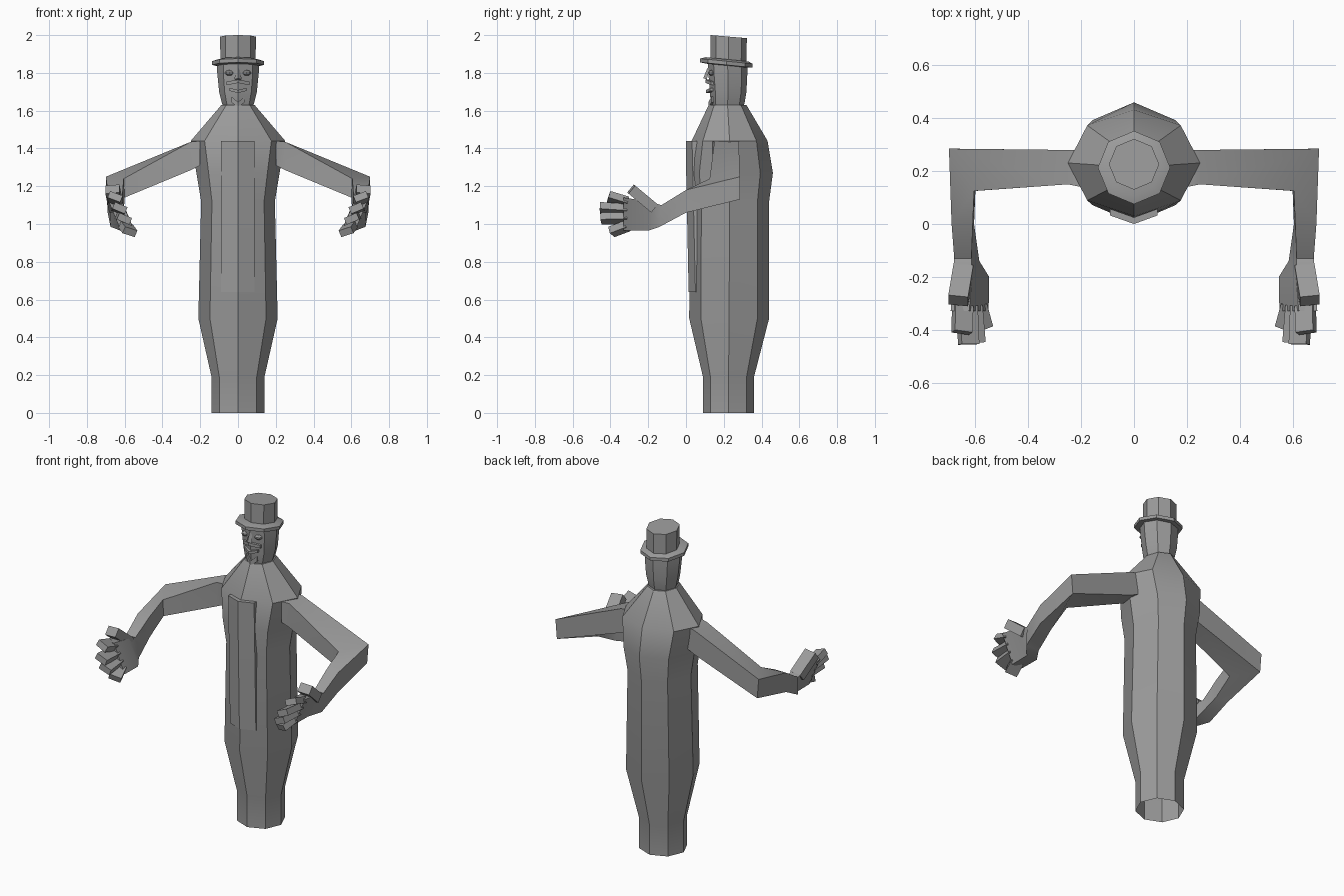
import bpy, bmesh, math
from mathutils import Vector

if "Cube" in bpy.data.objects:
    bpy.data.objects.remove(bpy.data.objects["Cube"])

grey = bpy.data.materials.new("plain grey")
grey.use_nodes = True
colour = (0.33, 0.33, 0.33, 1)
grey.diffuse_color = colour
grey.node_tree.nodes["Principled BSDF"].inputs["Base Color"].default_value = colour


def finish(name, bm):
    bmesh.ops.recalc_face_normals(bm, faces=bm.faces)
    mesh = bpy.data.meshes.new(name)
    bm.to_mesh(mesh)
    bm.free()
    mesh.materials.append(grey)
    obj = bpy.data.objects.new(name, mesh)
    bpy.context.collection.objects.link(obj)
    bpy.ops.object.select_all(action='DESELECT')
    obj.select_set(True)
    bpy.context.view_layer.objects.active = obj
    bpy.ops.object.shade_smooth_by_angle(angle=math.radians(30))
    return obj


def loft(name, rings, cap_start=True, cap_end=True):
    """Skin a list of point rings."""
    bm = bmesh.new()
    loops = [[bm.verts.new(p) for p in ring] for ring in rings]
    n = len(loops[0])
    for a, b in zip(loops, loops[1:]):
        for i in range(n):
            j = (i + 1) % n
            bm.faces.new((a[i], a[j], b[j], b[i]))
    if cap_start:
        bm.faces.new(loops[0])
    if cap_end:
        bm.faces.new(loops[-1])
    return finish(name, bm)


def octagon(z, half, front, back, tilt=0):
    """Eight-sided section with corners facing front, back and sides."""
    mid, depth = (front + back) / 2, (back - front) / 2
    pts = []
    for i in range(8):
        a = i * math.pi / 4
        y = depth * math.sin(a)
        pts.append((half * math.cos(a), mid + y, z - y * tilt))
    return pts


# Robed body, open underneath
body = [(0, .14, .09, .36), (.19, .14, .09, .36), (.5, .21, .017, .44),
        (1.12, .195, .02, .44), (1.27, .22, .004, .46),
        (1.44, .25, .03, .432), (1.63, .088, .12, .32)]
loft("body", [octagon(*s) for s in body], cap_start=False)

# Head and neck
head = [(1.57, .06, .15, .29), (1.64, .085, .13, .31), (1.70, .1, .127, .32),
        (1.8, .11, .118, .325), (1.86, .11, .115, .325)]
loft("head", [octagon(*s) for s in head])

# Tall hat, tipped slightly back
brim = [(1.838, .1, .11, .32), (1.842, .137, .075, .352),
        (1.862, .137, .075, .352), (1.872, .105, .105, .33)]
loft("hat_brim", [octagon(*s, .1) for s in brim])
crown = [(1.86, .093, .13, .32), (1.992, .095, .13, .322)]
loft("hat_crown", [octagon(*s, .085) for s in crown])

# Folded front panel of the robe
panel = []
for z, mid, side in ((.64, .014, .05), (1.27, .001, .036), (1.44, 0, .032)):
    panel.append([(-.09, side, z), (0, mid, z), (.088, side, z),
                  (.088, side + .025, z), (0, mid + .025, z),
                  (-.09, side + .025, z)])
loft("front_panel", panel)


def blob(name, centre, size):
    bm = bmesh.new()
    bmesh.ops.create_uvsphere(bm, u_segments=8, v_segments=5, radius=1)
    for v in bm.verts:
        v.co = Vector(centre) + Vector([a * b for a, b in zip(v.co, size)])
    return finish(name, bm)


def chevron(name, z, half, rise, height, out):
    """Bent bar wrapped round the front of the face."""
    rings = []
    for x in (-half, 0, half):
        y = out + abs(x) * .5
        zc = z - rise * (1 - abs(x) / half)
        rings.append([(x, y, zc), (x, y + .03, zc),
                      (x, y + .03, zc + height), (x, y, zc + height)])
    return loft(name, rings)


# Face
loft("nose", [[(-.02, .11, 1.765), (.02, .11, 1.765), (0, .092, 1.772)],
              [(-.008, .125, 1.825), (.008, .125, 1.825), (0, .113, 1.825)]])
chevron("moustache", 1.735, .06, -.012, .018, .103)
chevron("lower_lip", 1.705, .045, .012, .016, .105)
chevron("chin", 1.645, .035, .03, .03, .118)


def box_along(name, start, end, across, thick_a, thick_b):
    """Tapered bar from start to end; thick_a follows the across direction."""
    start, end = Vector(start), Vector(end)
    direction = (end - start).normalized()
    a = (Vector(across) - direction * direction.dot(Vector(across))).normalized()
    b = direction.cross(a)
    rings = [[p + a * (i * thick_a / 2) + b * (j * thick_b / 2)
              for i, j in ((-1, -1), (1, -1), (1, 1), (-1, 1))]
             for p in (start, end)]
    return loft(name, rings)


def hand_x(z):
    # The hand leans inward towards its lower edge
    return .65 + (z - 1.12) * .42


for side, s in (("left", 1), ("right", -1)):
    blob(side + "_eye", (s * .045, .138, 1.8), (.024, .022, .015))

    def quad(*pts):
        return [(s * x, y, z) for x, y, z in pts]

    # Upper arm, mitred elbow, forearm and palm in one skin
    def hand_ring(y, low, high, half):
        lo, hi = hand_x(low), hand_x(high)
        return quad((lo + half, y, low), (lo - half, y, low),
                    (hi - half, y, high), (hi + half, y, high))

    arm = [
        quad((.2, .28, 1.31), (.2, .14, 1.31), (.2, .14, 1.44), (.2, .28, 1.44)),
        quad((.25, .28, 1.285), (.25, .15, 1.285),
             (.25, .15, 1.435), (.25, .28, 1.435)),
        quad((.69, .285, 1.13), (.6, .125, 1.14),
             (.605, .125, 1.24), (.7, .285, 1.25)),
        quad((.69, .0, 1.06), (.605, .0, 1.06), (.61, .0, 1.18), (.69, .0, 1.18)),
        quad((.675, -.14, .985), (.585, -.14, .985),
             (.615, -.13, 1.1), (.68, -.13, 1.1)),
        hand_ring(-.2, .965, 1.12, .037),
        hand_ring(-.33, .965, 1.14, .035),
    ]
    loft(side + "_arm", arm)

    # Fanned fingers: root height, tip depth, tip height
    fingers = [("index", 1.115, -.41, 1.145), ("middle", 1.075, -.455, 1.085),
               ("ring", 1.032, -.45, 1.028), ("little", .99, -.395, .958)]
    for label, root, tip_y, tip_z in fingers:
        box_along(f"{side}_{label}_finger", (s * hand_x(root), -.31, root),
                  (s * (hand_x(tip_z) - .01), tip_y, tip_z),
                  (s, 0, .42), .072, .038)

    # Thumb
    box_along(side + "_thumb", (s * .645, -.17, 1.085),
              (s * .665, -.29, 1.185), (1, 0, 0), .075, .055)
